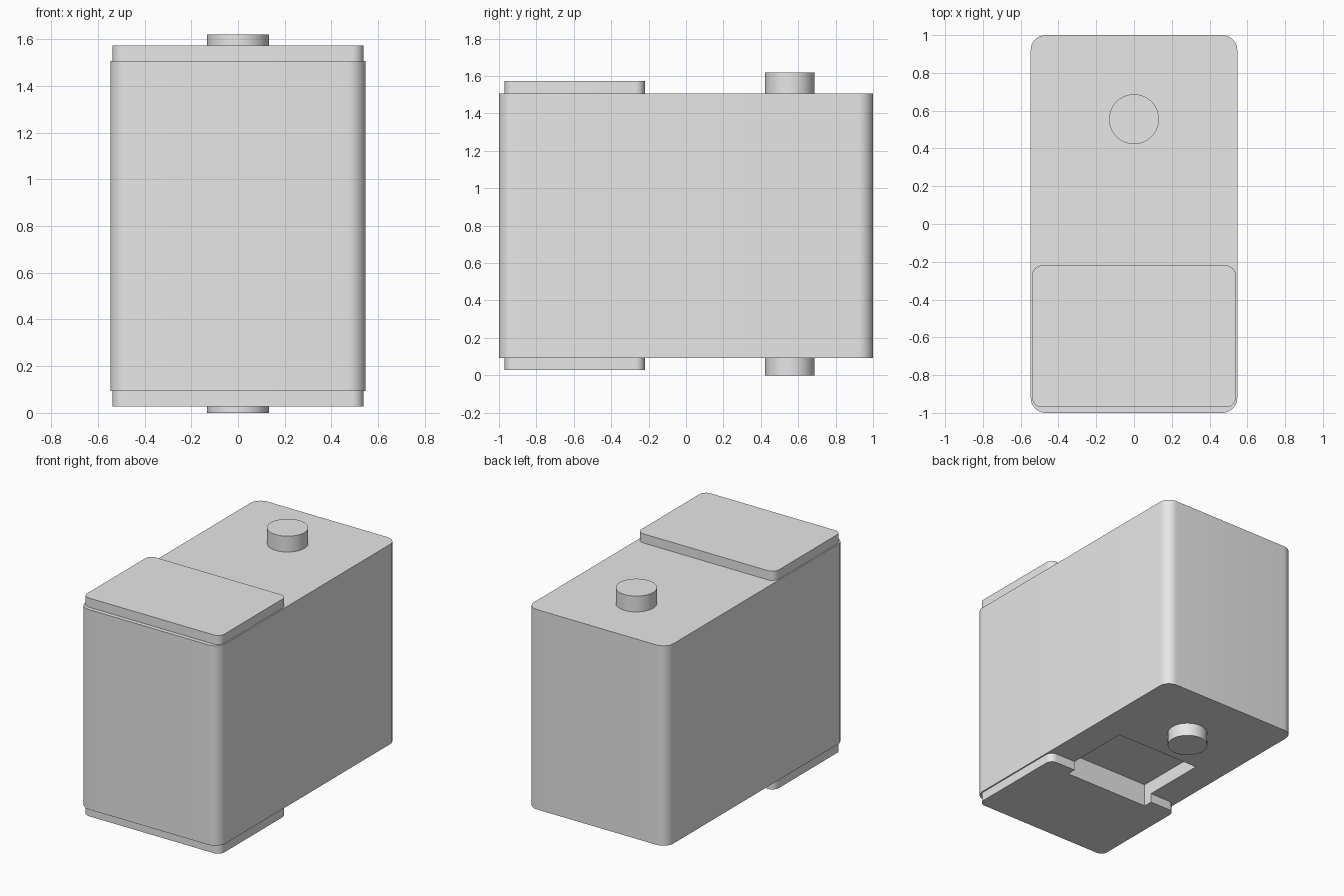
import bpy
import bmesh
from math import radians

# Remove the default cube
cube = bpy.data.objects.get("Cube")
if cube:
    bpy.data.objects.remove(cube, do_unlink=True)

# Single material
grey = bpy.data.materials.new("light grey")
grey.use_nodes = True
COLOUR = (0.8, 0.8, 0.8, 1)
grey.diffuse_color = COLOUR
grey.node_tree.nodes["Principled BSDF"].inputs["Base Color"].default_value = COLOUR


def finish(name, bm):
    mesh = bpy.data.meshes.new(name)
    bm.to_mesh(mesh)
    bm.free()
    mesh.materials.append(grey)
    obj = bpy.data.objects.new(name, mesh)
    bpy.context.collection.objects.link(obj)
    return obj


def box(name, half_x, y, z, radius=0):
    """Box over y and z ranges, with its vertical edges rounded."""
    bm = bmesh.new()
    bmesh.ops.create_cube(bm, size=1)
    for v in bm.verts:
        v.co = (2 * half_x * v.co.x,
                y[0] if v.co.y < 0 else y[1],
                z[0] if v.co.z < 0 else z[1])
    if radius:
        upright = [e for e in bm.edges
                   if abs(e.verts[0].co.z - e.verts[1].co.z) > 1e-4]
        bmesh.ops.bevel(bm, geom=upright, offset=radius, segments=10,
                        profile=0.5, affect='EDGES')
    return finish(name, bm)


def knob(name, z):
    bm = bmesh.new()
    bmesh.ops.create_cone(bm, cap_ends=True, segments=64, radius1=0.132,
                          radius2=0.132, depth=z[1] - z[0])
    bmesh.ops.translate(bm, verts=bm.verts, vec=(0, 0.555, sum(z) / 2))
    return finish(name, bm)


# Main body and its front plates
PLATE_Y = (-0.97, -0.22)
body = box("body", 0.547, (-1, 1), (0.093, 1.508), 0.08)
top_plate = box("top_plate", 0.538, PLATE_Y, (1.508, 1.573), 0.05)
bottom_plate = box("bottom_plate", 0.538, PLATE_Y, (0.028, 0.093), 0.05)

# Round knobs above and below
top_knob = knob("top_knob", (1.508, 1.62))
bottom_knob = knob("bottom_knob", (0, 0.093))

# Rectangular pocket in the underside, notching the bottom plate
cutter = box("pocket_cutter", 0.332, (-0.285, 0.245), (-0.1, 0.19))
cutter.hide_render = True
cutter.hide_viewport = False
for part in (body, bottom_plate):
    cut = part.modifiers.new("pocket", 'BOOLEAN')
    cut.operation = 'DIFFERENCE'
    cut.solver = 'EXACT'
    cut.object = cutter

# Bake the pocket and drop the cutter
bpy.context.view_layer.update()
graph = bpy.context.evaluated_depsgraph_get()
for part in (body, bottom_plate):
    baked = bpy.data.meshes.new_from_object(part.evaluated_get(graph))
    part.modifiers.clear()
    part.data = baked
bpy.data.objects.remove(cutter, do_unlink=True)

# Smooth rounded sides, sharp rims
parts = (body, top_plate, bottom_plate, top_knob, bottom_knob)
bpy.ops.object.select_all(action='DESELECT')
for part in parts:
    part.select_set(True)
bpy.context.view_layer.objects.active = body
bpy.ops.object.shade_smooth_by_angle(angle=radians(30))
